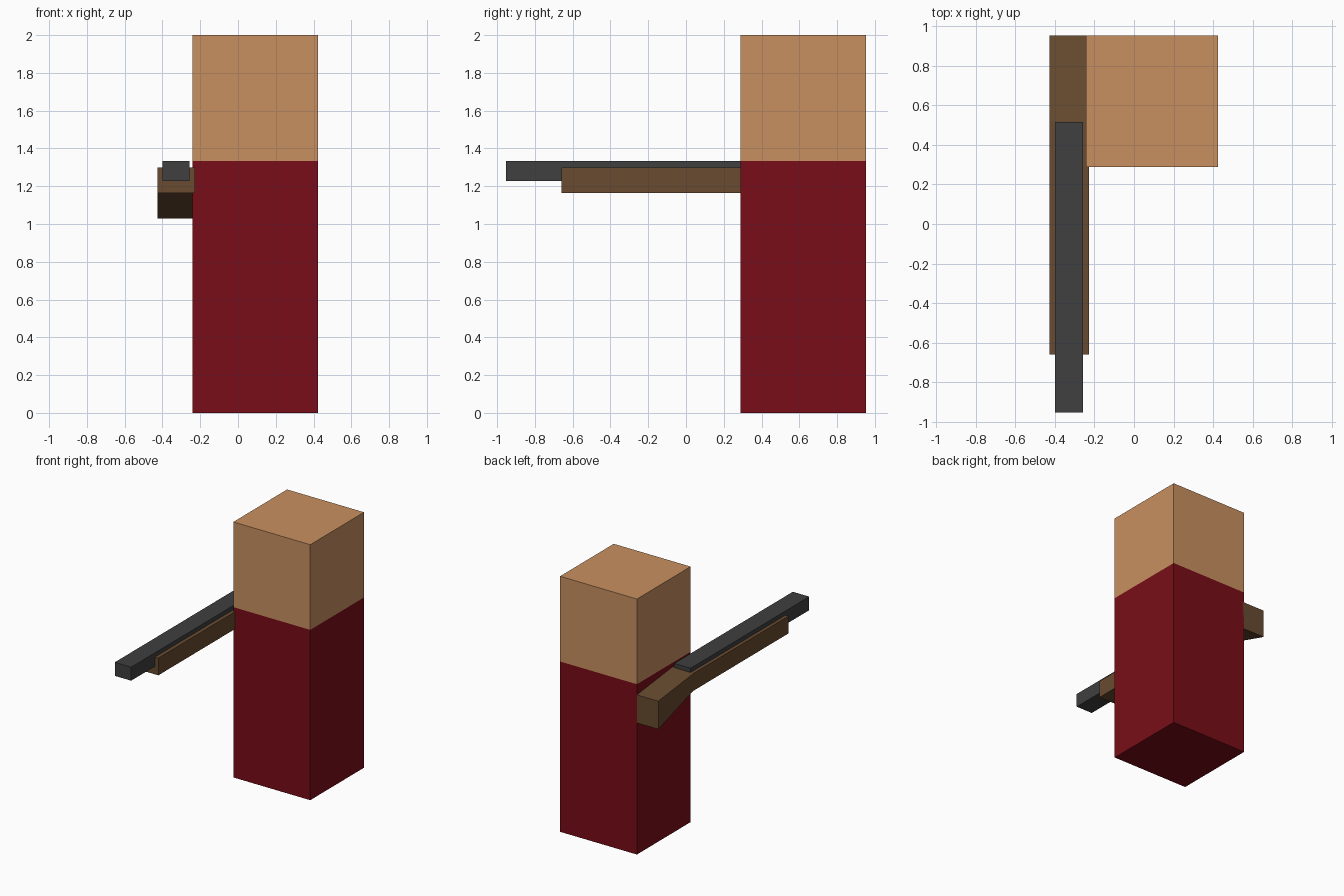
import bpy, bmesh

if "Cube" in bpy.data.objects:
    bpy.data.objects.remove(bpy.data.objects["Cube"])


def material(name, color):
    mat = bpy.data.materials.new(name)
    mat.diffuse_color = (*color, 1)
    mat.use_nodes = True
    mat.node_tree.nodes["Principled BSDF"].inputs["Base Color"].default_value = mat.diffuse_color
    return mat


def extrude_profile(name, x0, x1, profile, mat):
    """Extrude a side (y, z) profile from x0 to x1."""
    bm = bmesh.new()
    face = bm.faces.new([bm.verts.new((x0, y, z)) for y, z in profile])
    new = bmesh.ops.extrude_face_region(bm, geom=[face])["geom"]
    verts = [g for g in new if isinstance(g, bmesh.types.BMVert)]
    bmesh.ops.translate(bm, verts=verts, vec=(x1 - x0, 0, 0))
    bmesh.ops.recalc_face_normals(bm, faces=bm.faces)
    mesh = bpy.data.meshes.new(name)
    bm.to_mesh(mesh)
    bm.free()
    mesh.materials.append(mat)
    obj = bpy.data.objects.new(name, mesh)
    bpy.context.collection.objects.link(obj)
    return obj


def box(name, x0, x1, y0, y1, z0, z1, mat):
    return extrude_profile(name, x0, x1, [(y0, z0), (y1, z0), (y1, z1), (y0, z1)], mat)


red = material("red_cloth", (0.19, 0.004, 0.009))
skin = material("skin", (0.58, 0.28, 0.117))
wood = material("wood", (0.138, 0.07, 0.03))
metal = material("dark_metal", (0.05, 0.05, 0.05))

# Blocky figure
box("body", -0.242, 0.424, 0.288, 0.953, 0, 1.333, red)
box("head", -0.242, 0.424, 0.288, 0.953, 1.333, 2.0, skin)

# Long gun: straight fore-end with the butt dropping towards the rear
extrude_profile("stock", -0.427, -0.228, [
    (-0.66, 1.165), (0.52, 1.165), (0.953, 1.03),
    (0.953, 1.25), (0.52, 1.30), (-0.66, 1.30)], wood)
box("barrel", -0.40, -0.258, -0.953, 0.515, 1.227, 1.333, metal)
